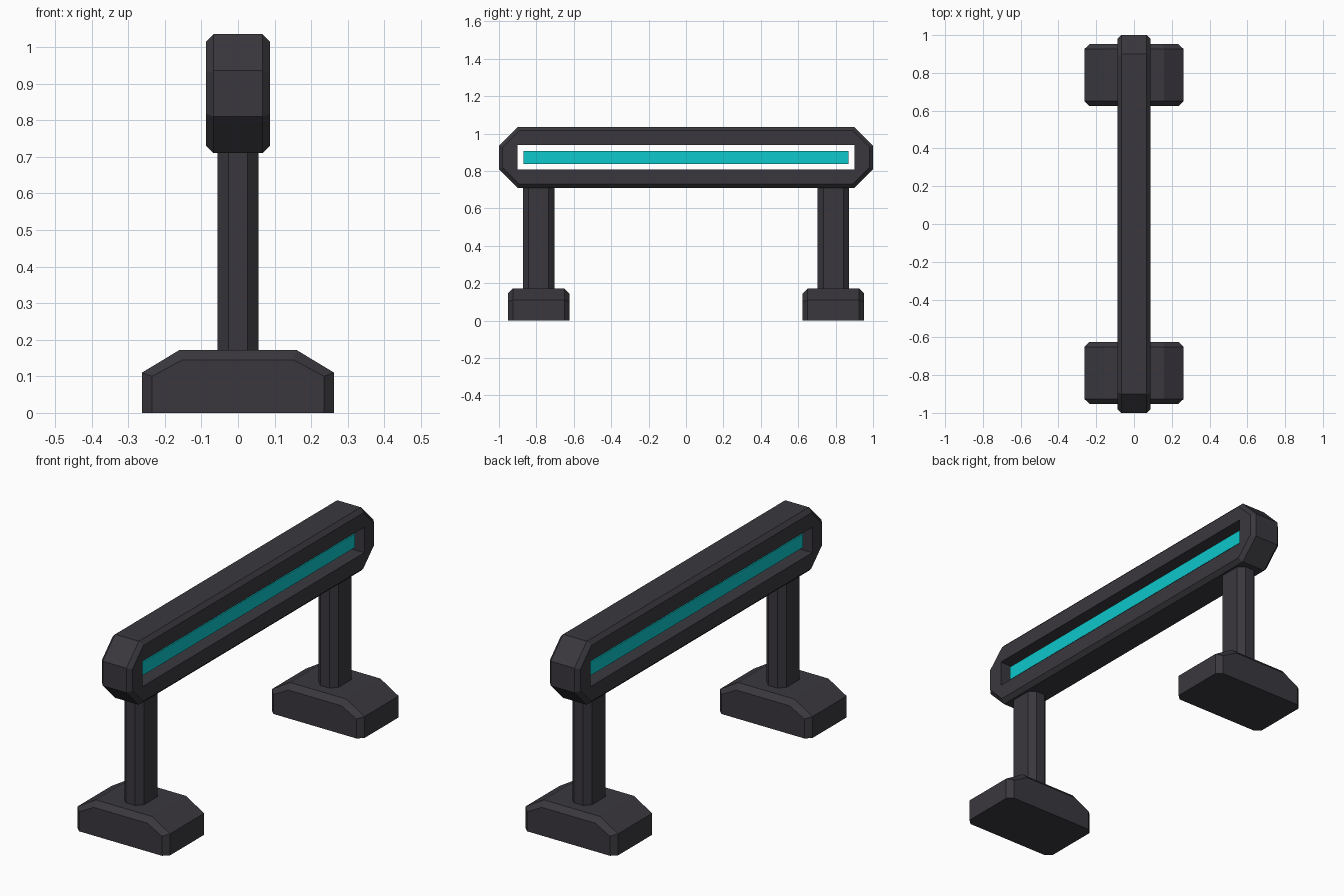
import bpy
import bmesh

cube = bpy.data.objects.get("Cube")
if cube:
    bpy.data.objects.remove(cube, do_unlink=True)


def material(name, color):
    m = bpy.data.materials.new(name)
    m.use_nodes = True
    m.diffuse_color = color
    bsdf = next(n for n in m.node_tree.nodes if n.type == 'BSDF_PRINCIPLED')
    bsdf.inputs["Base Color"].default_value = color
    return m


CHARCOAL = material("charcoal", (0.042, 0.039, 0.047, 1))
TEAL = material("teal", (0.004, 0.58, 0.60, 1))


def finish(bm, name, mat):
    bmesh.ops.recalc_face_normals(bm, faces=bm.faces)
    mesh = bpy.data.meshes.new(name)
    bm.to_mesh(mesh)
    bm.free()
    mesh.materials.append(mat)
    ob = bpy.data.objects.new(name, mesh)
    bpy.context.collection.objects.link(ob)
    return ob


def octagon(a, b, c):
    """Rectangle of half sizes a, b with corners cut by c; two points per corner."""
    return [(a, b - c), (a - c, b), (c - a, b), (-a, b - c),
            (-a, c - b), (c - a, -b), (a - c, -b), (a, c - b)]


def loft(bm, rings, caps=True):
    """Join point rings with quads, optionally closing both ends."""
    loops = [[bm.verts.new(p) for p in ring] for ring in rings]
    for lo, hi in zip(loops, loops[1:]):
        n = len(lo)
        for i in range(n):
            j = (i + 1) % n
            bm.faces.new((lo[i], lo[j], hi[j], hi[i]))
    if caps:
        bm.faces.new(loops[0])
        bm.faces.new(loops[-1])
    return loops


# Long beam frame: bevelled octagon with a slot through it
MID, HALF_W, BEVEL = 0.873, 0.087, 0.02
outer = octagon(1.0, 0.163, 0.1)
inset = octagon(1.0 - BEVEL, 0.163 - BEVEL, 0.1 - 0.586 * BEVEL)
slot = [(0.9, 0.065), (-0.9, 0.065), (-0.9, -0.065), (0.9, -0.065)]


def at_x(points, x):
    return [(x, y, MID + z) for y, z in points]


bm = bmesh.new()
skin = loft(bm, [at_x(inset, -HALF_W), at_x(outer, BEVEL - HALF_W),
                 at_x(outer, HALF_W - BEVEL), at_x(inset, HALF_W)], caps=False)
hole = loft(bm, [at_x(slot, -HALF_W), at_x(slot, HALF_W)], caps=False)
for o, h in ((skin[0], hole[0]), (skin[-1], hole[-1])):
    for k in range(4):
        n = (k + 1) % 4
        bm.faces.new((o[2 * k], o[2 * k + 1], h[k]))
        bm.faces.new((o[2 * k + 1], o[2 * n], h[n], h[k]))
finish(bm, "beam_frame", CHARCOAL)

# Glowing strip inside the slot
strip = [(0.87, 0.035), (-0.87, 0.035), (-0.87, -0.035), (0.87, -0.035)]
bm = bmesh.new()
loft(bm, [at_x(strip, -0.055), at_x(strip, 0.055)])
finish(bm, "light_strip", TEAL)

# Posts and feet at both ends
foot_outer = [(0.263, 0), (0.263, 0.11), (0.16, 0.172),
              (-0.16, 0.172), (-0.263, 0.11), (-0.263, 0)]
foot_inset = [(0.235, 0), (0.235, 0.1), (0.152, 0.145),
              (-0.152, 0.145), (-0.235, 0.1), (-0.235, 0)]
for side, end in ((-1, "front"), (1, "back")):
    cy = side * 0.788
    bm = bmesh.new()
    loft(bm, [[(x, cy + y, z) for x, y in octagon(0.056, 0.084, 0.03)]
              for z in (0.16, 0.72)])
    finish(bm, end + "_post", CHARCOAL)

    bm = bmesh.new()
    sections = ((foot_inset, -0.164), (foot_outer, -0.138),
                (foot_outer, 0.138), (foot_inset, 0.164))
    loft(bm, [[(x, cy + y, z) for x, z in pts] for pts, y in sections])
    finish(bm, end + "_foot", CHARCOAL)
